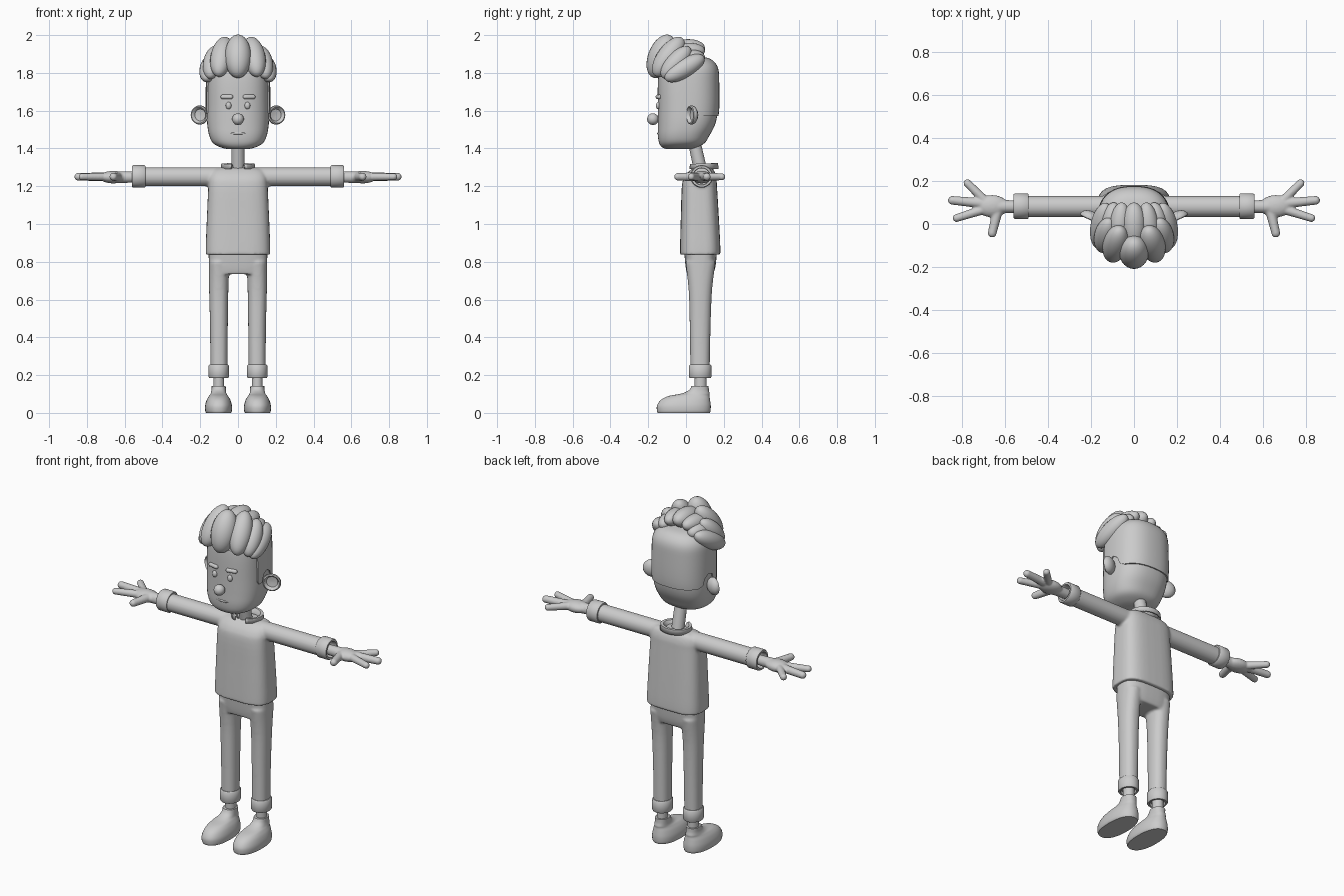
import bpy, bmesh, math
from mathutils import Vector, Matrix

if "Cube" in bpy.data.objects:
    bpy.data.objects.remove(bpy.data.objects["Cube"])

clay = bpy.data.materials.new("plain_grey")
clay.use_nodes = True
GREY = (0.6, 0.6, 0.6, 1)
clay.diffuse_color = GREY
for node in clay.node_tree.nodes:
    if node.type == 'BSDF_PRINCIPLED':
        node.inputs["Base Color"].default_value = GREY


def finish(bm, name, mirror=False, voxel=0, smooth=5):
    """Turn a bmesh into a smooth object, optionally fused and mirrored."""
    bmesh.ops.recalc_face_normals(bm, faces=bm.faces)
    for f in bm.faces:
        f.smooth = True
    for e in bm.edges:
        if len(e.link_faces) == 2 and e.calc_face_angle(0) > math.radians(42):
            e.smooth = False
    me = bpy.data.meshes.new(name)
    bm.to_mesh(me)
    bm.free()
    me.materials.append(clay)
    ob = bpy.data.objects.new(name, me)
    bpy.context.collection.objects.link(ob)
    if voxel:
        rm = ob.modifiers.new("fuse", 'REMESH')
        rm.mode, rm.voxel_size, rm.use_smooth_shade = 'VOXEL', voxel, True
        sm = ob.modifiers.new("soften", 'SMOOTH')
        sm.factor, sm.iterations = 0.5, smooth
    if mirror:
        ob.modifiers.new("mirror", 'MIRROR').use_axis[0] = True
    return ob


def loft(bm, rows, power=2.5, steps=4, n=40, grow=0):
    """Skin along z through rows of (z, cx, cy, rx, ry), rounded by a spline."""
    rows = [Vector(r) for r in rows]
    path = []
    for i in range(len(rows) - 1):
        p1, p2 = rows[i], rows[i + 1]
        p0, p3 = rows[max(i - 1, 0)], rows[min(i + 2, len(rows) - 1)]
        for k in range(steps):
            t = k / steps
            path.append(0.5 * (2 * p1 + (p2 - p0) * t + (2 * p0 - 5 * p1 + 4 * p2 - p3) * t * t
                               + (3 * p1 - p0 - 3 * p2 + p3) * t ** 3))
    path.append(rows[-1])
    rings = []
    for z, cx, cy, rx, ry in path:
        ring = []
        for k in range(n):
            a = math.tau * k / n
            c, s = math.cos(a), math.sin(a)
            ring.append(bm.verts.new((
                cx + (rx + grow) * math.copysign(abs(c) ** (2 / power), c),
                cy + (ry + grow) * math.copysign(abs(s) ** (2 / power), s), z)))
        rings.append(ring)
    for a, b in zip(rings, rings[1:]):
        for k in range(n):
            bm.faces.new((a[k], a[k - 1], b[k - 1], b[k]))
    bm.faces.new(rings[0])
    bm.faces.new(rings[-1])


def aligned(a, b):
    return (Vector(b) - Vector(a)).to_track_quat('Z', 'Y').to_matrix().to_4x4()


def egg(bm, a, b, r):
    """Ellipsoid whose long axis runs from a to b."""
    a, b = Vector(a), Vector(b)
    m = Matrix.Translation((a + b) / 2) @ aligned(a, b) @ Matrix.Diagonal((r, r, (b - a).length / 2, 1))
    bmesh.ops.create_uvsphere(bm, u_segments=24, v_segments=16, radius=1, matrix=m)


def ball(bm, c, size):
    m = Matrix.Translation(c) @ Matrix.Diagonal((*size, 1))
    bmesh.ops.create_uvsphere(bm, u_segments=24, v_segments=16, radius=1, matrix=m)


def capsule(bm, a, b, ra, rb):
    """Round-ended limb tapering from radius ra to rb."""
    a, b = Vector(a), Vector(b)
    m, length = Matrix.Translation(a) @ aligned(a, b), (b - a).length
    for v in bmesh.ops.create_uvsphere(bm, u_segments=20, v_segments=12, radius=1)["verts"]:
        far = v.co.z > 0.01
        v.co = m @ (v.co * (rb if far else ra) + Vector((0, 0, length if far else 0)))


def lathe(bm, profile, matrix, closed=False, n=32):
    """Revolve (height, radius) points about z, then place them."""
    rings = [[bm.verts.new(matrix @ Vector((r * math.cos(math.tau * k / n), r * math.sin(math.tau * k / n), h)))
              for k in range(n)] for h, r in profile]
    for a, b in zip(rings, rings[1:] + rings[:1] if closed else rings[1:]):
        for k in range(n):
            bm.faces.new((a[k], a[k - 1], b[k - 1], b[k]))
    if not closed:
        bm.faces.new(rings[0])
        bm.faces.new(rings[-1])


# Head
HEAD = [(1.396, 0, -.04, .05, .06), (1.405, 0, -.035, .09, .09), (1.428, 0, -.022, .132, .12),
        (1.47, 0, -.012, .153, .137), (1.53, 0, .003, .163, .152), (1.61, 0, .01, .165, .159),
        (1.75, 0, .01, .163, .159), (1.82, 0, .012, .156, .152), (1.86, 0, .014, .13, .127),
        (1.88, 0, .015, .09, .09), (1.887, 0, .015, .03, .03)]
bm = bmesh.new()
loft(bm, HEAD)
finish(bm, "head")

# Hair cap, trimmed to a hairline with sideburns
bm = bmesh.new()
loft(bm, HEAD, grow=.007)
cap = finish(bm, "hair_cap")
bm = bmesh.new()
line = [(-.05, 1.79), (-.05, 1.6), (-.04, 1.582), (-.015, 1.585), (-.003, 1.63), (.03, 1.645),
        (.06, 1.625), (.075, 1.585), (.1, 1.572), (.3, 1.57), (.3, 2), (-.3, 2), (-.3, 1.79)]
face = bm.faces.new([bm.verts.new((-.3, y, z)) for y, z in line])
grown = bmesh.ops.extrude_face_region(bm, geom=[face])["geom"]
bmesh.ops.translate(bm, vec=(.6, 0, 0), verts=[g for g in grown if isinstance(g, bmesh.types.BMVert)])
cutter = finish(bm, "hairline_cutter")
cutter.hide_render = True
cut = cap.modifiers.new("hairline", 'BOOLEAN')
cut.operation, cut.object, cut.solver = 'INTERSECT', cutter, 'EXACT'
trimmed = bpy.data.meshes.new_from_object(cap.evaluated_get(bpy.context.evaluated_depsgraph_get()))
bm = bmesh.new()
bm.from_mesh(trimmed)
for old in (cap, cutter):
    bpy.data.objects.remove(old)
finish(bm, "hair_cap")

# Hair tufts sweeping forward
bm = bmesh.new()
egg(bm, (0, -.175, 1.775), (0, -.085, 2.0), .07)
egg(bm, (0, -.11, 1.91), (0, .1, 1.935), .055)
finish(bm, "middle_tufts")
bm = bmesh.new()
for a, b, r in [((.105, -.165, 1.785), (.065, -.02, 1.985), .06),
                ((.15, -.125, 1.775), (.115, .02, 1.935), .052),
                ((.17, -.11, 1.765), (.13, .095, 1.885), .052),
                ((.075, -.1, 1.9), (.055, .1, 1.92), .048),
                ((.12, -.06, 1.87), (.09, .1, 1.885), .045)]:
    egg(bm, a, b, r)
finish(bm, "side_tufts", mirror=True)

# Face details
bm = bmesh.new()
ball(bm, (0, -.175, 1.555), (.031, .031, .031))
finish(bm, "nose")
bm = bmesh.new()
ball(bm, (.05, -.147, 1.627), (.015, .012, .019))
finish(bm, "eyes", mirror=True)
bm = bmesh.new()
capsule(bm, (.038, -.149, 1.673), (.08, -.141, 1.673), .012, .012)
finish(bm, "eyebrows", mirror=True)
bm = bmesh.new()
ball(bm, (0, -.135, 1.492), (.078, .014, .007))
ball(bm, (0, -.137, 1.48), (.055, .016, .009))
finish(bm, "mouth")

# Ears: cupped discs turned forward and outward
bm = bmesh.new()
place = Matrix.Translation((.2, .035, 1.577)) @ aligned((0, 0, 0), (.42, -.9, 0))
lathe(bm, [(-.024, .008), (-.02, .028), (-.008, .045), (.005, .051), (.014, .049), (.017, .043),
           (.012, .037), (.0, .031), (-.003, .008)], place)
finish(bm, "ears", mirror=True)

# Neck
bm = bmesh.new()
loft(bm, [(1.25, 0, .085, .036, .036), (1.45, 0, .04, .034, .034)], power=2)
finish(bm, "neck")

# Sweater: torso and sleeves fused
bm = bmesh.new()
loft(bm, [(.838, 0, .075, .171, .107), (.9, 0, .075, .17, .106), (1.05, 0, .073, .164, .1),
          (1.2, 0, .071, .157, .093), (1.25, 0, .076, .153, .084), (1.285, 0, .085, .135, .062),
          (1.3, 0, .09, .09, .04)], power=3.2)
along_x = Matrix.Rotation(math.pi / 2, 4, 'Y')
lathe(bm, [(-.52, .05), (.52, .05)], Matrix.Translation((0, .081, 1.25)) @ along_x)
finish(bm, "sweater", voxel=.007)

# Collar with an open front
bm = bmesh.new()
rows = []
for k in range(33):
    a = math.radians(24 + 312 * k / 32)
    back = (1 - math.cos(a)) / 2
    rows.append([bm.verts.new((r * math.sin(a), .092 - r * .88 * math.cos(a), z))
                 for r, z in [(.05, 1.265), (.056, 1.295 + .01 * back), (.072, 1.315 + .008 * back),
                              (.088, 1.318 + .004 * back), (.092, 1.292)]])
for p, q in zip(rows, rows[1:]):
    for i in range(4):
        bm.faces.new((p[i], p[i + 1], q[i + 1], q[i]))
thick = finish(bm, "collar").modifiers.new("thickness", 'SOLIDIFY')
thick.thickness = .007

# Sleeve cuffs, hollow at the wrist
CUFF = [(0, .045), (0, .055), (.006, .06), (.064, .06), (.07, .056), (.07, .046), (.062, .043), (.025, .043)]
bm = bmesh.new()
lathe(bm, CUFF, Matrix.Translation((.49, .083, 1.252)) @ along_x, closed=True)
finish(bm, "sleeve_cuffs", mirror=True)

# Hands
bm = bmesh.new()
capsule(bm, (.5, .081, 1.248), (.62, .081, 1.248), .027, .033)
ball(bm, (.66, .083, 1.248), (.075, .052, .033))
for a, b, r in [((.69, .105), (.775, .19), .022), ((.69, .095), (.845, .11), .024),
                ((.69, .07), (.825, .028), .022), ((.635, .06), (.66, -.042), .024)]:
    capsule(bm, (*a, 1.25), (*b, 1.25), r, r - .003)
finish(bm, "hands", mirror=True, voxel=.005, smooth=5)

# Trousers: hips and legs fused
bm = bmesh.new()
loft(bm, [(.735, 0, .075, .148, .07), (.78, 0, .077, .154, .08), (.87, 0, .077, .156, .088)], power=3)
for side in (-1, 1):
    loft(bm, [(.2, side * .101, .074, .045, .051), (.45, side * .101, .075, .047, .055),
              (.65, side * .102, .076, .051, .062), (.8, side * .1, .077, .055, .08)], power=2.3)
finish(bm, "trousers", voxel=.007, smooth=8)

# Turned-up trouser cuffs
bm = bmesh.new()
stretch = Matrix.Diagonal((.9, 1.0, 1, 1))
lathe(bm, CUFF, Matrix.Translation((.102, .075, .255)) @ Matrix.Rotation(math.pi, 4, 'X') @ stretch, closed=True)
finish(bm, "trouser_cuffs", mirror=True)

# Ankles
bm = bmesh.new()
loft(bm, [(.1, .102, .077, .029, .032), (.24, .102, .077, .029, .032)], power=2)
finish(bm, "ankles", mirror=True)

# Shoes
bm = bmesh.new()
loft(bm, [(0, .103, -.012, .066, .138), (.012, .103, -.012, .071, .142), (.04, .103, -.011, .071, .142),
          (.07, .103, -.002, .062, .129), (.09, .103, .017, .05, .107), (.102, .103, .05, .042, .075),
          (.12, .102, .068, .038, .053), (.143, .102, .075, .037, .045)], power=2.3)
finish(bm, "shoes", mirror=True)
